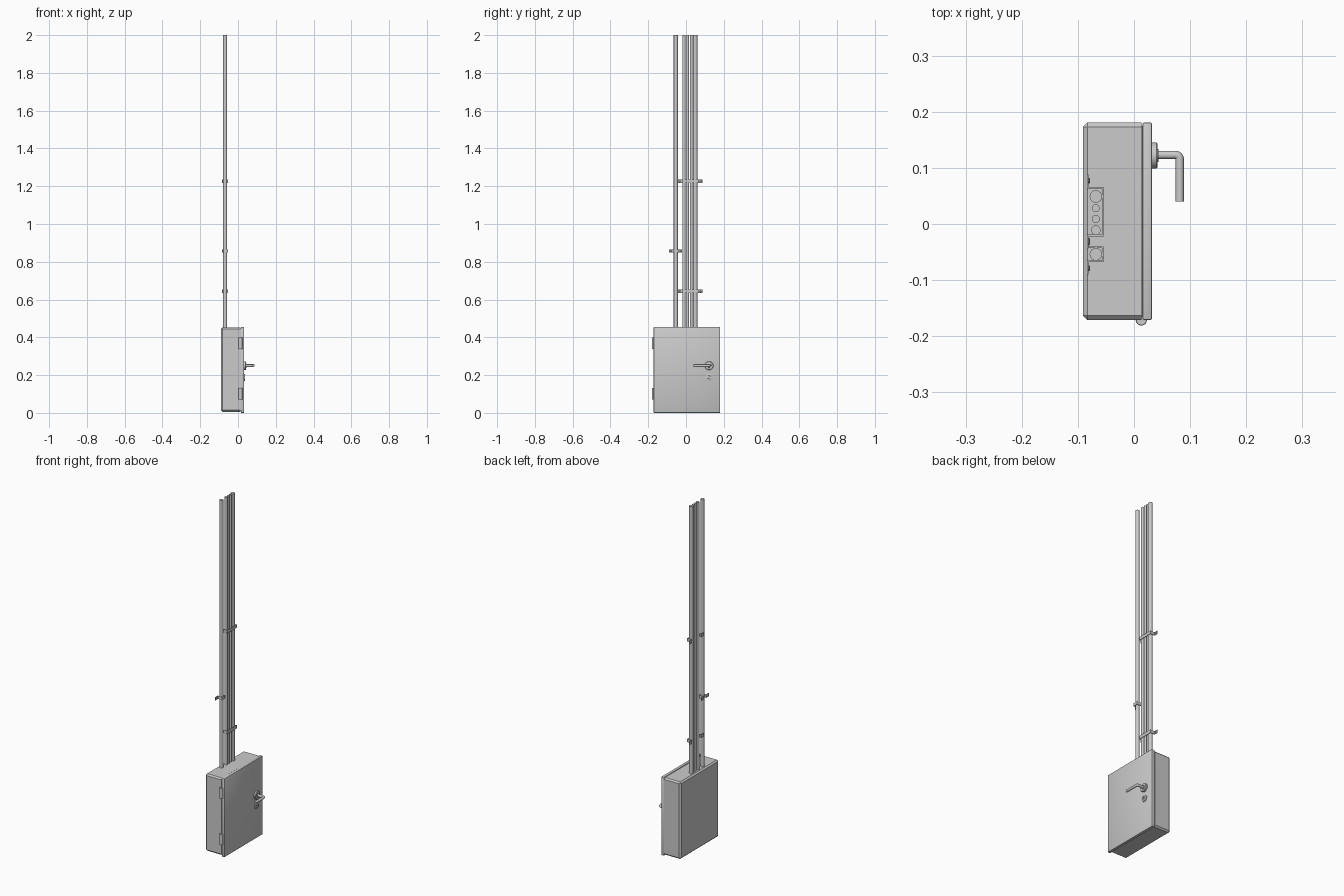
import bpy, bmesh
from math import pi, cos, sin
from mathutils import Vector

if "Cube" in bpy.data.objects:
    bpy.data.objects.remove(bpy.data.objects["Cube"])


def finish(name, bm, smooth=True):
    bmesh.ops.recalc_face_normals(bm, faces=bm.faces)
    me = bpy.data.meshes.new(name)
    bm.to_mesh(me)
    bm.free()
    ob = bpy.data.objects.new(name, me)
    bpy.context.collection.objects.link(ob)
    if smooth:
        bpy.context.view_layer.objects.active = ob
        ob.select_set(True)
        bpy.ops.object.shade_smooth_by_angle(angle=0.6)
        ob.select_set(False)
    return ob


def box(name, lo, hi, bevel=0, segments=1, keep_front=False):
    bm = bmesh.new()
    bmesh.ops.create_cube(bm, size=1)
    for v in bm.verts:
        v.co = Vector([lo[i] + (v.co[i] + 0.5) * (hi[i] - lo[i]) for i in range(3)])
    if bevel:
        edges = [e for e in bm.edges if not (keep_front and all(v.co.x > hi[0] - 1e-5 for v in e.verts))]
        bmesh.ops.bevel(bm, geom=edges, offset=bevel, segments=segments, profile=0.5, affect='EDGES')
    return finish(name, bm, segments > 1)


def lathe(name, centre, axis, profile, n=24):
    """Solid of revolution along 'x' or 'z'; profile holds (height, radius)."""
    bm = bmesh.new()
    rings = []
    for h, r in profile:
        ring = []
        for i in range(n):
            c, s = r * cos(2 * pi * i / n), r * sin(2 * pi * i / n)
            off = Vector((h, c, s)) if axis == 'x' else Vector((c, s, h))
            ring.append(bm.verts.new(Vector(centre) + off))
        rings.append(ring)
    for a, b in zip(rings, rings[1:]):
        for i in range(n):
            bm.faces.new((a[i], a[(i + 1) % n], b[(i + 1) % n], b[i]))
    bm.faces.new(rings[0])
    bm.faces.new(rings[-1])
    return finish(name, bm)


def clamp(name, y0, y1, f0, f1, z, h=0.018, t=0.003):
    """Hat-shaped strap with flanges reaching to f0 and f1."""
    xb, xf = -0.084, -0.054
    outer = [(xb + t, f0), (xb + t, y0), (xf, y0), (xf, y1), (xb + t, y1), (xb + t, f1)]
    inner = [(xb, f1), (xb, y1 - t), (xf - t, y1 - t), (xf - t, y0 + t), (xb, y0 + t), (xb, f0)]
    bm = bmesh.new()
    face = bm.faces.new([bm.verts.new((x, y, z - h / 2)) for x, y in outer + inner])
    ext = bmesh.ops.extrude_face_region(bm, geom=[face])
    bmesh.ops.translate(bm, vec=(0, 0, h), verts=[g for g in ext['geom'] if isinstance(g, bmesh.types.BMVert)])
    finish(name, bm, False)
    for y in ((f0 + y0) / 2, (f1 + y1) / 2):
        lathe(name + "_screw", (xb + t, y, z), 'x', [(-0.003, 0.005), (0.001, 0.005), (0.003, 0.003)], 12)


# Cabinet, seal and door
box("cabinet_body", (-0.091, -0.171, 0.006), (0.013, 0.181, 0.452), 0.008, 1, True)
box("door_seal", (0.012, -0.165, 0.012), (0.017, 0.175, 0.446))
box("door", (0.015, -0.171, 0), (0.032, 0.181, 0.455), 0.003, 2)

# Hinges
for z in (0.07, 0.338):
    lathe("hinge", (0.013, -0.171, z), 'z', [(0, 0.009), (0.001, 0.010), (0.061, 0.010), (0.062, 0.009)])

# Handle: rosette plus bent lever
lathe("handle_rosette", (0.032, 0.122, 0.25), 'x',
      [(-0.002, 0.023), (0.008, 0.023), (0.010, 0.021), (0.010, 0.012), (0.012, 0.011)], 32)
cu = bpy.data.curves.new("handle_lever", 'CURVE')
cu.dimensions = '3D'
cu.bevel_depth = 0.0075
cu.bevel_resolution = 4
cu.use_fill_caps = True
path = [(0.034, 0.123), (0.074, 0.123)]
path += [(0.074 + 0.0075 * sin(a * pi / 12), 0.1155 + 0.0075 * cos(a * pi / 12)) for a in range(1, 7)]
path += [(0.0815, 0.04)]
sp = cu.splines.new('POLY')
sp.points.add(len(path) - 1)
for p, (x, y) in zip(sp.points, path):
    p.co = (x, y, 0.25, 1)
bpy.context.collection.objects.link(bpy.data.objects.new("handle_lever", cu))

# Lock with recessed core and key slot
lathe("lock_ring", (0.032, 0.122, 0.188), 'x',
      [(-0.002, 0.018), (0.004, 0.018), (0.005, 0.016), (0.005, 0.009), (0.003, 0.008)])
box("key_slot", (0.033, 0.1205, 0.183), (0.036, 0.1235, 0.193))

# Conduit pipes
for y, r in ((0.049, 0.011), (0.028, 0.007), (0.009, 0.007), (-0.011, 0.0085), (-0.054, 0.011)):
    lathe("conduit_pipe", (-0.068, y, 0), 'z', [(0.44, r), (2.0, r)])

# Wall clamps
for z in (0.643, 1.226):
    clamp("wide_clamp", -0.022, 0.066, -0.044, 0.088, z)
clamp("narrow_clamp", -0.068, -0.040, -0.090, -0.020, 0.857)
